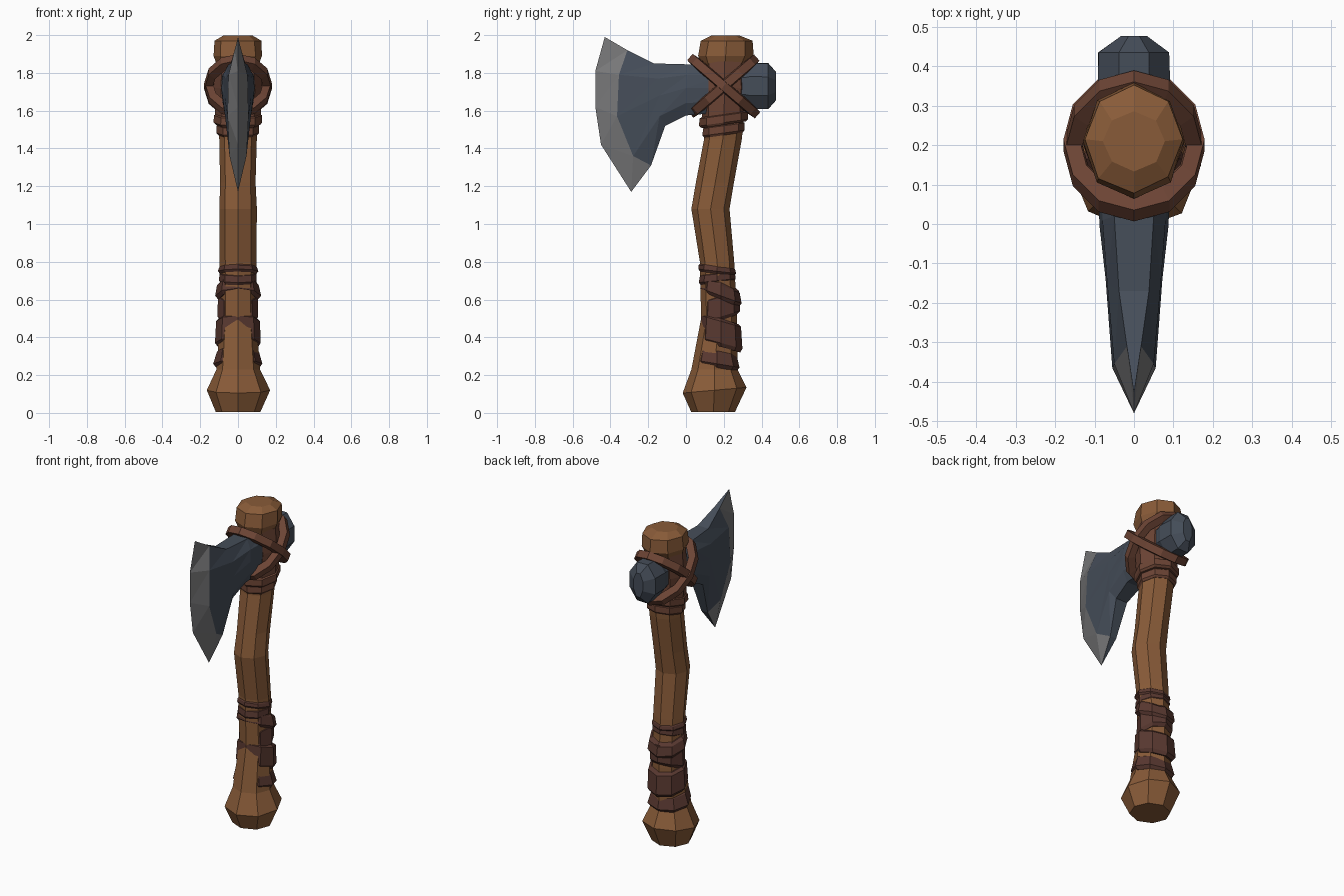
import bpy, bmesh, random
from math import sin, cos, tau, pi, sqrt

if "Cube" in bpy.data.objects:
    bpy.data.objects.remove(bpy.data.objects["Cube"])

random.seed(4)


def material(name, rgb):
    m = bpy.data.materials.new(name)
    m.diffuse_color = (*rgb, 1)
    m.use_nodes = True
    m.node_tree.nodes["Principled BSDF"].inputs["Base Color"].default_value = m.diffuse_color
    return m


WOOD = material("wood", (0.25, 0.105, 0.04))
LEATHER = material("dark_leather", (0.10, 0.04, 0.03))
STRAP = material("strap_leather", (0.15, 0.058, 0.035))
STEEL = material("steel", (0.06, 0.075, 0.10))
EDGE = material("sharpened_steel", (0.19, 0.19, 0.195))


def finish(name, bm, *mats):
    bmesh.ops.recalc_face_normals(bm, faces=bm.faces)
    me = bpy.data.meshes.new(name)
    bm.to_mesh(me)
    bm.free()
    for m in mats:
        me.materials.append(m)
    ob = bpy.data.objects.new(name, me)
    bpy.context.collection.objects.link(ob)
    return ob


def skin(bm, rings, closed=False):
    n = len(rings[0])
    pairs = list(zip(rings, rings[1:])) + ([(rings[-1], rings[0])] if closed else [])
    for a, b in pairs:
        for i in range(n):
            j = (i + 1) % n
            bm.faces.new((a[i], a[j], b[j], b[i]))
    if not closed:
        bm.faces.new(rings[0])
        bm.faces.new(rings[-1])


def loft(name, sections, mat, n=8, phase=0, jitter=0.0, along_y=False):
    """Sections are (offset, height, rx, ry, tilt)."""
    bm = bmesh.new()
    rings = []
    for off, h, rx, ry, tilt in sections:
        ring = []
        for i in range(n):
            a = phase + tau * i / n
            k = 1 + random.uniform(-jitter, jitter)
            x, y, z = rx * cos(a) * k, off + ry * sin(a) * k, h + tilt * sin(a)
            ring.append(bm.verts.new((x, z, y) if along_y else (x, y, z)))
        rings.append(ring)
    skin(bm, rings)
    return finish(name, bm, mat)


# Bent wooden handle with pommel and flared top
loft("handle", [
    (0.145, 0.005, 0.12, 0.115, 0), (0.15, 0.12, 0.168, 0.17, 0.015),
    (0.15, 0.23, 0.115, 0.12, 0), (0.175, 0.50, 0.095, 0.095, 0),
    (0.165, 0.80, 0.095, 0.09, 0), (0.13, 1.08, 0.10, 0.10, 0),
    (0.155, 1.22, 0.095, 0.10, 0), (0.195, 1.45, 0.10, 0.10, 0),
    (0.205, 1.62, 0.105, 0.11, 0), (0.205, 1.83, 0.105, 0.115, 0),
    (0.21, 1.89, 0.13, 0.145, 0), (0.215, 1.97, 0.125, 0.138, 0),
    (0.21, 1.997, 0.08, 0.075, 0)], WOOD, jitter=0.025)

# Overlapping leather wraps on the grip: (y, z0, z1, rx0, rx1, ry0, ry1, tilt)
wraps = [
    (0.165, 0.24, 0.34, 0.130, 0.112, 0.120, 0.105, -0.02),
    (0.185, 0.35, 0.50, 0.120, 0.115, 0.115, 0.105, -0.03),
    (0.185, 0.49, 0.63, 0.108, 0.105, 0.100, 0.095, 0.03),
    (0.185, 0.60, 0.69, 0.122, 0.112, 0.108, 0.098, -0.04),
    (0.165, 0.68, 0.75, 0.100, 0.098, 0.098, 0.092, 0.01),
    (0.165, 0.73, 0.785, 0.106, 0.102, 0.100, 0.096, -0.012),
]
for k, (y, z0, z1, a0, a1, b0, b1, t) in enumerate(wraps):
    loft(f"grip_wrap_{k + 1}", [
        (y, z0, a0 - 0.015, b0 - 0.015, t), (y, z0 + 0.02, a0, b0, t),
        (y, z1 - 0.015, a1, b1, t), (y, z1, a1 - 0.015, b1 - 0.015, t)],
        LEATHER, jitter=0.02)

# Leather sleeve under the head, and the collar bands below it
loft("head_sleeve", [(0.2, 1.55, 0.118, 0.115, 0), (0.205, 1.72, 0.128, 0.122, 0),
                     (0.205, 1.86, 0.118, 0.12, 0)], STRAP, jitter=0.02)
for k, (z, r, t) in enumerate([(1.47, 0.112, 0.015), (1.525, 0.128, 0.018)]):
    loft(f"collar_band_{k + 1}", [
        (0.2, z, r - 0.01, r - 0.01, t), (0.2, z + 0.012, r, r, t),
        (0.2, z + 0.05, r, r, t), (0.2, z + 0.06, r - 0.015, r - 0.015, t)],
        STRAP, jitter=0.02)


# Two crossed straps binding the head to the handle
def strap(name, slope, grow):
    bm = bmesh.new()
    rings = []
    s = sqrt(1 + slope * slope)
    for i in range(12):
        a = tau * i / 12
        ring = []
        for dr, dw in ((-0.04, -0.028), (0, -0.022), (0, 0.022), (-0.04, 0.028)):
            r = 0.175 + grow + dr
            ring.append(bm.verts.new((
                r * cos(a),
                0.2 + r * sin(a) - dw * slope / s,
                1.73 + slope * r * sin(a) + dw / s)))
        rings.append(ring)
    skin(bm, rings, closed=True)
    finish(name, bm, STRAP)


strap("cross_strap_1", 0.86, 0.0)
strap("cross_strap_2", -0.86, 0.004)

# Blunt poll at the back of the head
loft("poll", [(1.73, 0.15, 0.085, 0.11, 0), (1.73, 0.31, 0.09, 0.115, 0),
              (1.73, 0.34, 0.098, 0.13, 0), (1.73, 0.435, 0.098, 0.13, 0),
              (1.73, 0.477, 0.035, 0.08, 0)],
     STEEL, phase=pi / 8, jitter=0.02, along_y=True)

# Blade: stations from eye to cutting edge, points (half thickness, y, z) top to bottom
stations = [
    [(.05, .20, 1.84), (.085, .20, 1.79), (.09, .20, 1.72), (.085, .20, 1.65), (.05, .20, 1.59)],
    [(.05, .02, 1.845), (.08, .01, 1.79), (.088, .0, 1.72), (.08, .0, 1.64), (.05, .0, 1.575)],
    [(.038, -.17, 1.85), (.068, -.15, 1.77), (.072, -.14, 1.68), (.068, -.14, 1.57), (.04, -.11, 1.52)],
    [(.018, -.31, 1.92), (.05, -.355, 1.79), (.055, -.365, 1.57), (.045, -.28, 1.36), (.022, -.185, 1.31)],
    [(0, -.43, 1.99), (0, -.48, 1.81), (0, -.48, 1.62), (0, -.45, 1.42), (0, -.29, 1.17)],
]
bm = bmesh.new()
sides = [[[bm.verts.new((s * x, y, z)) for x, y, z in st] for st in stations] for s in (1, -1)]
for g in sides:
    for i in range(4):
        for j in range(4):
            quad = (g[i][j], g[i + 1][j], g[i + 1][j + 1], g[i][j + 1])
            for tri in (quad[:3], (quad[0], quad[2], quad[3])):
                bm.faces.new(tri).material_index = int(i == 3)
for i in range(4):
    for j in (0, 4):
        bm.faces.new((sides[0][i][j], sides[0][i + 1][j], sides[1][i + 1][j], sides[1][i][j]))
bm.faces.new(sides[0][0] + sides[1][0][::-1])
bmesh.ops.remove_doubles(bm, verts=bm.verts, dist=0.0005)
finish("blade", bm, STEEL, EDGE)
